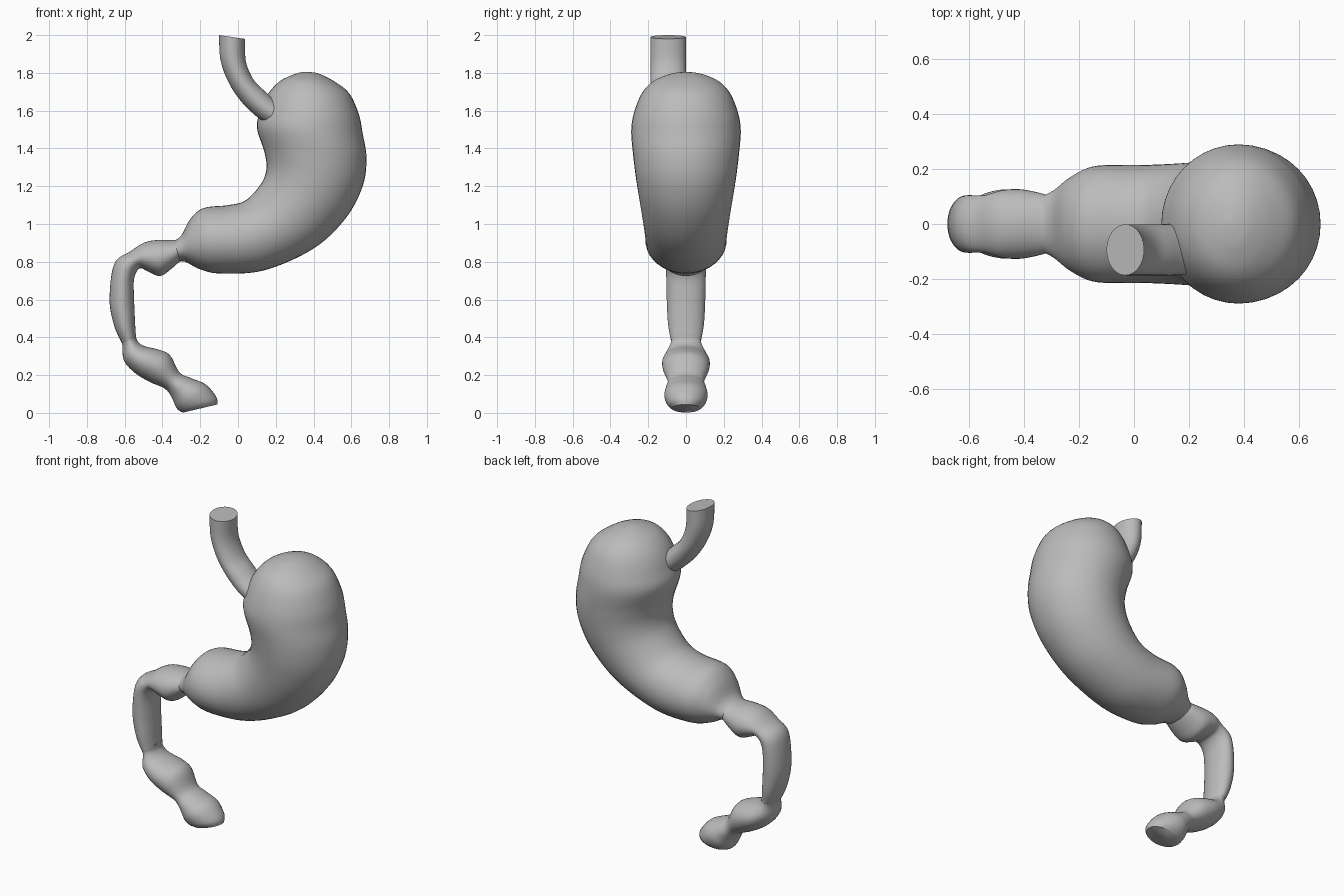
import bpy
import bmesh
import math
from mathutils import Vector

SIDES = 40
STEPS = 6

cube = bpy.data.objects.get("Cube")
if cube:
    bpy.data.objects.remove(cube, do_unlink=True)

tissue = bpy.data.materials.new("soft grey")
tissue.use_nodes = True
grey = (0.5, 0.5, 0.5, 1)
tissue.diffuse_color = grey
tissue.node_tree.nodes["Principled BSDF"].inputs["Base Color"].default_value = grey


def smooth_sections(sections):
    """Catmull-Rom interpolation through the cross-sections."""
    pts = [Vector(s) for s in sections]
    result = []
    for i in range(len(pts) - 1):
        a, b, c = pts[max(i - 1, 0)], pts[i], pts[i + 1]
        d = pts[min(i + 2, len(pts) - 1)]
        for k in range(STEPS):
            t = k / STEPS
            result.append(b + (c - a) * (t / 2)
                          + (a * 2 - b * 5 + c * 4 - d) * (t * t / 2)
                          + (b * 3 - a - c * 3 + d) * (t ** 3 / 2))
    return result + [pts[-1]]


def loft(name, sections, y=0.0):
    """Skin elliptical rings; a section is inner x, z, outer x, z, half depth."""
    bm = bmesh.new()
    rings = []
    for x1, z1, x2, z2, depth in smooth_sections(sections):
        mid = Vector(((x1 + x2) / 2, y, (z1 + z2) / 2))
        arm = Vector(((x2 - x1) / 2, 0, (z2 - z1) / 2))
        ring = []
        for k in range(SIDES):
            angle = math.tau * k / SIDES
            side = Vector((0, depth * math.sin(angle), 0))
            ring.append(bm.verts.new(mid + arm * math.cos(angle) + side))
        rings.append(ring)
    for low, high in zip(rings, rings[1:]):
        for k in range(SIDES):
            n = (k + 1) % SIDES
            bm.faces.new((low[k], low[n], high[n], high[k]))
    bm.faces.new(rings[0])
    bm.faces.new(rings[-1])
    bmesh.ops.recalc_face_normals(bm, faces=bm.faces)
    mesh = bpy.data.meshes.new(name)
    bm.to_mesh(mesh)
    bm.free()
    obj = bpy.data.objects.new(name, mesh)
    bpy.context.collection.objects.link(obj)
    mesh.materials.append(tissue)
    bpy.ops.object.select_all(action="DESELECT")
    obj.select_set(True)
    bpy.context.view_layer.objects.active = obj
    bpy.ops.object.shade_smooth_by_angle(angle=math.radians(50))
    return obj


# Stomach sac, from the dome down to the narrow outlet
loft("stomach_body", [
    (.34, 1.805, .38, 1.805, .02),
    (.29, 1.79, .43, 1.795, .09),
    (.22, 1.755, .51, 1.755, .175),
    (.16, 1.69, .59, 1.69, .235),
    (.12, 1.6, .64, 1.58, .275),
    (.1, 1.51, .66, 1.48, .29),
    (.14, 1.38, .68, 1.35, .28),
    (.15, 1.29, .66, 1.2, .265),
    (.12, 1.21, .57, 1.03, .245),
    (.04, 1.125, .4, .87, .225),
    (-.05, 1.1, .14, .755, .215),
    (-.18, 1.085, -.09, .738, .212),
    (-.25, 1.03, -.2, .76, .175),
    (-.3, .94, -.28, .8, .125),
    (-.34, .91, -.32, .8, .103),
])

# Upper gut: short bulb, bend and descending run
loft("upper_gut", [
    (-.3, .92, -.3, .81, .1),
    (-.35, .915, -.35, .765, .115),
    (-.43, .915, -.41, .725, .127),
    (-.5, .9, -.47, .745, .122),
    (-.57, .855, -.52, .765, .105),
    (-.655, .79, -.55, .71, .105),
    (-.68, .6, -.55, .6, .102),
    (-.655, .46, -.545, .48, .095),
    (-.615, .37, -.54, .4, .08),
])

# Lower gut: two bulbs ending in a slanted flat cut
loft("lower_gut", [
    (-.63, .41, -.54, .42, .082),
    (-.612, .36, -.535, .385, .08),
    (-.605, .28, -.5, .355, .105),
    (-.55, .215, -.42, .335, .125),
    (-.47, .165, -.36, .305, .122),
    (-.39, .13, -.31, .215, .097),
    (-.355, .09, -.25, .185, .105),
    (-.33, .035, -.17, .15, .115),
    (-.312, .012, -.115, .085, .1),
    (-.29, .002, -.108, .045, .075),
])

# Inlet tube curving down into the side of the sac
loft("inlet_tube", [
    (-.1, 2, .037, 1.98, .093),
    (-.093, 1.87, .042, 1.86, .093),
    (-.05, 1.75, .082, 1.765, .093),
    (.02, 1.645, .14, 1.705, .093),
    (.11, 1.56, .19, 1.66, .093),
    (.18, 1.52, .25, 1.62, .09),
], y=-.094)
